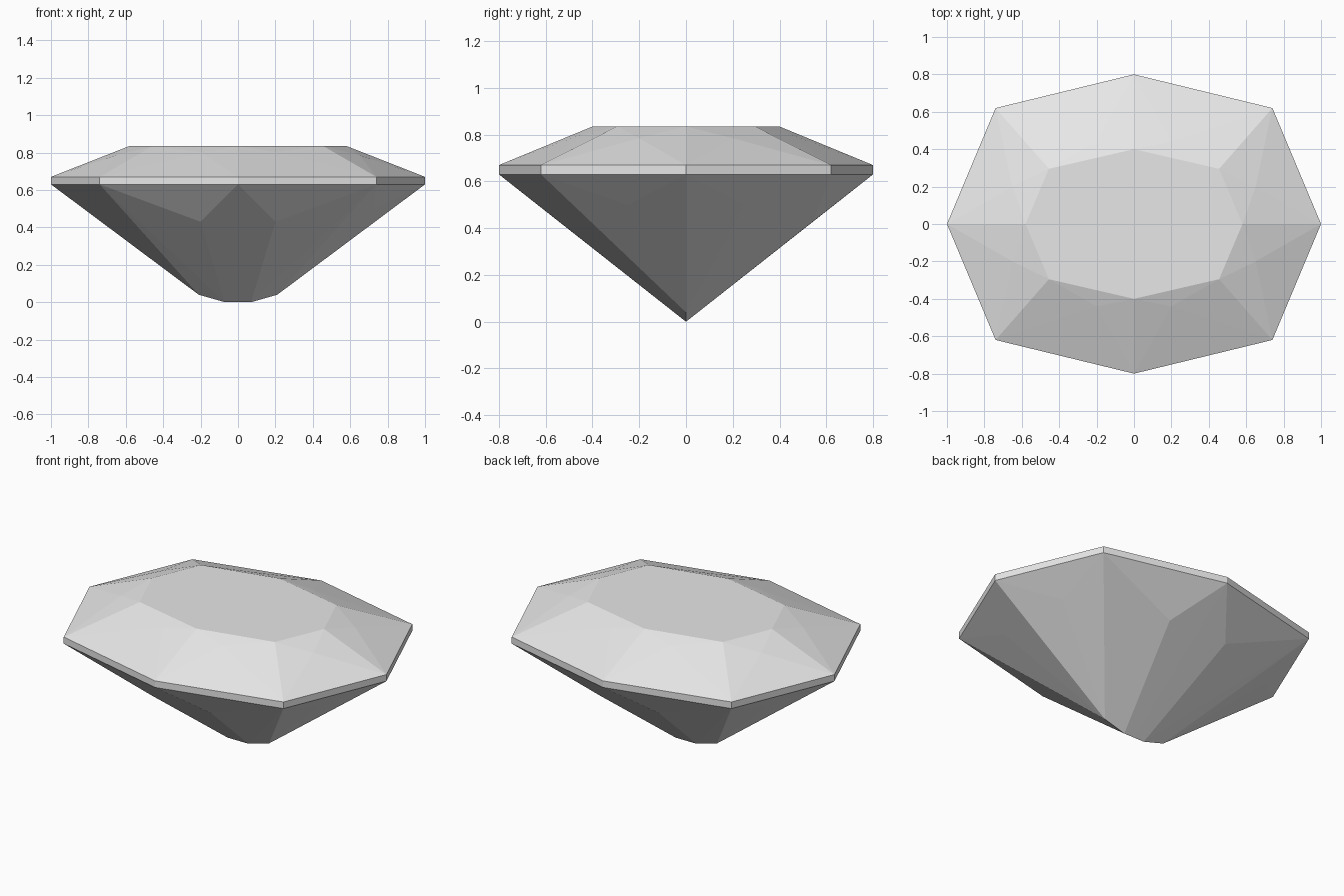
import bpy
import bmesh
from mathutils import Vector

cube = bpy.data.objects.get("Cube")
if cube:
    bpy.data.objects.remove(cube, do_unlink=True)

GIRDLE_LOW, GIRDLE_TOP, TABLE = 0.63, 0.67, 0.835
CORE = Vector((0, 0, 0.6))

# One plain grey material
grey = bpy.data.materials.new("light_grey")
grey.use_nodes = True
grey.diffuse_color = (0.8, 0.8, 0.8, 1)
grey.node_tree.nodes["Principled BSDF"].inputs["Base Color"].default_value = grey.diffuse_color


def ring(points, z):
    return [Vector((x, y, z)) for x, y in points]


def quarter_part(name, facets):
    """Flat facets of the front left quarter, mirrored to all four quarters."""
    bm = bmesh.new()
    for facet in facets:
        bm.faces.new([bm.verts.new(p) for p in facet])
    bmesh.ops.remove_doubles(bm, verts=bm.verts, dist=0.0001)
    bm.normal_update()
    for face in bm.faces:
        if face.normal.dot(face.calc_center_median() - CORE) < 0:
            face.normal_flip()
    mesh = bpy.data.meshes.new(name)
    bm.to_mesh(mesh)
    bm.free()
    mesh.materials.append(grey)
    obj = bpy.data.objects.new(name, mesh)
    bpy.context.collection.objects.link(obj)
    mirror = obj.modifiers.new("mirror", "MIRROR")
    mirror.use_axis = (True, True, False)
    mirror.merge_threshold = 0.0005


# Outline points of a quarter, from the front tip round to the left tip
outline = [(0, -0.8), (0.74, -0.62), (1, 0)]
low = ring(outline, GIRDLE_LOW)
high = ring(outline, GIRDLE_TOP)
table = ring([(0, -0.4), (0.455, -0.295), (0.58, 0)], TABLE)
center = Vector((0, 0, TABLE))

# Crown: table, star facets, girdle facets and kites
star = [Vector((0.2, -0.44, 0.803)), Vector((0.65, -0.2, 0.785))]
crown = [[center, *table]]
for i, s in enumerate(star):
    crown += [
        [table[i], table[i + 1], s],
        [high[i], high[i + 1], s],
        [high[i], s, table[i]],
        [high[i + 1], s, table[i + 1]],
    ]
quarter_part("crown", crown)

# Girdle band
quarter_part("girdle", [[low[i], low[i + 1], high[i + 1], high[i]] for i in range(2)])

# Pavilion: girdle facets and long facets running down to a short keel
front, side = Vector((0.2, -0.545, 0.43)), Vector((0.725, -0.25, 0.5))
keel = [Vector((0, 0, 0)), Vector((0.07, 0, 0)), Vector((0.21, 0, 0.04))]
quarter_part("pavilion", [
    [low[0], low[1], front],
    [low[1], low[2], side],
    [low[0], front, keel[1], keel[0]],
    [low[1], front, keel[1]],
    [low[1], keel[1], keel[2]],
    [low[1], side, keel[2]],
    [low[2], side, keel[2]],
])
